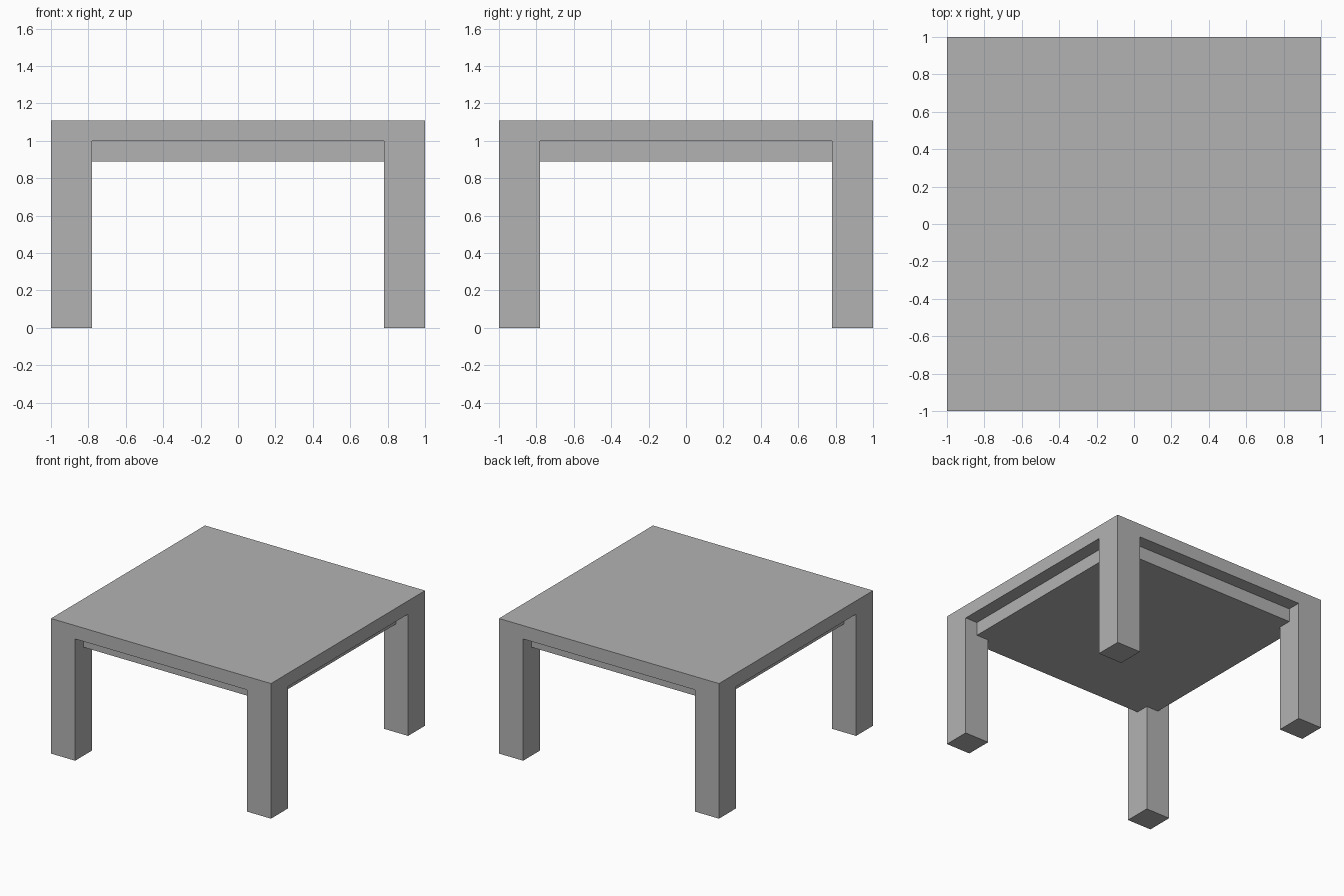
import bpy

default = bpy.data.objects.get("Cube")
if default:
    bpy.data.objects.remove(default, do_unlink=True)

# Single flat grey for the whole table
GREY = (0.45, 0.45, 0.45, 1.0)
grey = bpy.data.materials.new("table_grey")
grey.use_nodes = True
grey.diffuse_color = GREY
grey.node_tree.nodes["Principled BSDF"].inputs["Base Color"].default_value = GREY

HALF = 1.0          # half width of the table
HEIGHT = 1.11
LEG = 0.22          # leg thickness
SLAB = 0.11         # thickness of the top, and inset of the panel below


def box(name, low, high):
    """Sharp-edged box between two opposite corners."""
    centre = [(a + b) / 2 for a, b in zip(low, high)]
    bpy.ops.mesh.primitive_cube_add(size=1, location=centre)
    obj = bpy.context.object
    obj.name = name
    obj.scale = [b - a for a, b in zip(low, high)]
    bpy.ops.object.transform_apply(location=False, rotation=False, scale=True)
    obj.data.materials.append(grey)
    return obj


# Square top
under_top = HEIGHT - SLAB
box("table_top", (-HALF, -HALF, under_top), (HALF, HALF, HEIGHT))

# Solid inset panel beneath the top
inset = HALF - SLAB
box("under_panel", (-inset, -inset, under_top - SLAB), (inset, inset, under_top))

# Four corner legs, flush with the outer edges
for depth, sy in (("front", -1), ("back", 1)):
    for side, sx in (("right", -1), ("left", 1)):
        x = sorted((sx * HALF, sx * (HALF - LEG)))
        y = sorted((sy * HALF, sy * (HALF - LEG)))
        box(f"{depth}_{side}_leg", (x[0], y[0], 0), (x[1], y[1], under_top))
